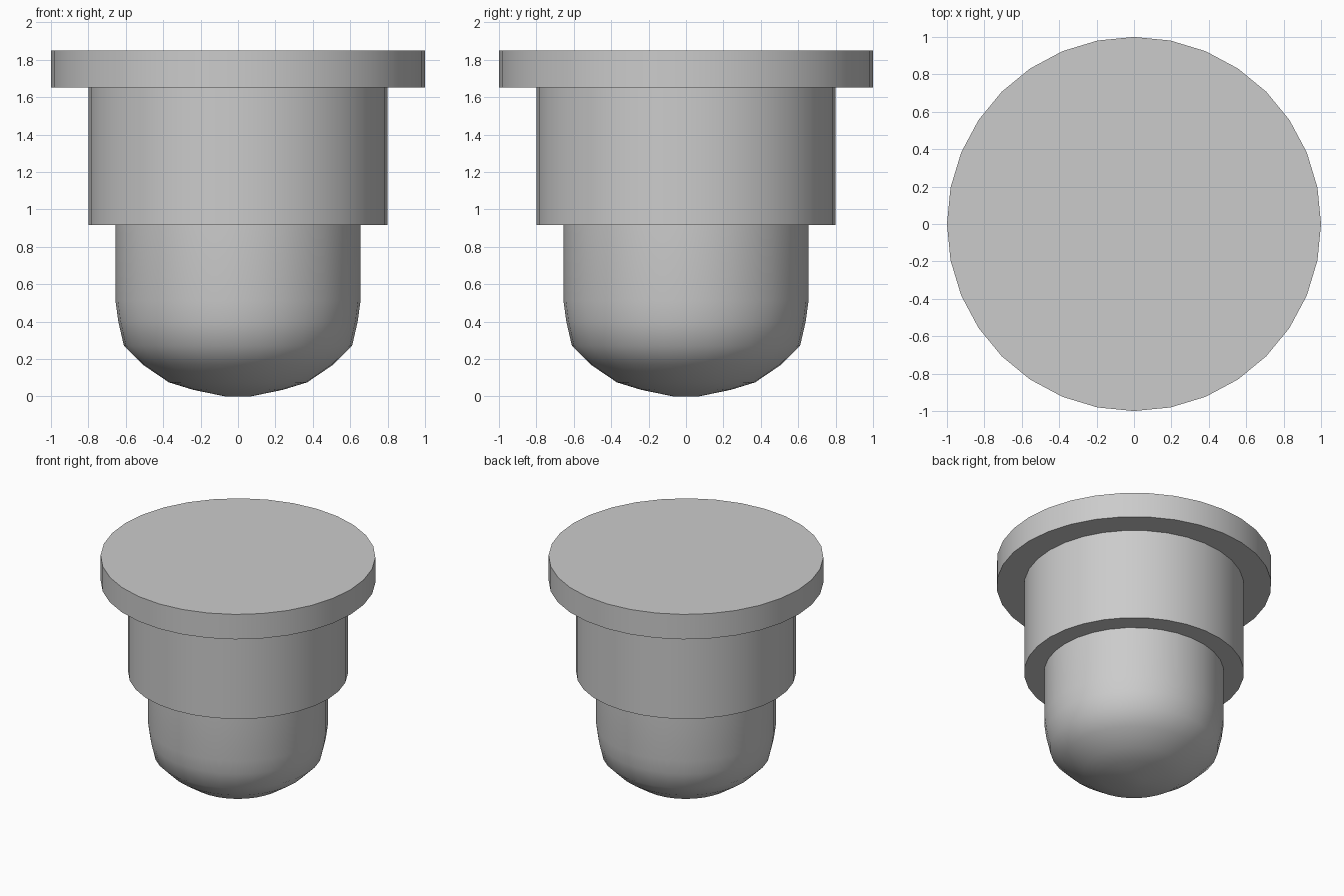
import bpy, bmesh
from math import cos, sin, tau, radians

if "Cube" in bpy.data.objects:
    bpy.data.objects.remove(bpy.data.objects["Cube"])

SIDES = 32


def lathe(name, profile):
    """Revolve (radius, z) points, listed bottom to top, into a capped solid."""
    bm = bmesh.new()
    rings = [[bm.verts.new((r * cos(tau * i / SIDES), r * sin(tau * i / SIDES), z))
              for i in range(SIDES)] for r, z in profile]
    for low, high in zip(rings, rings[1:]):
        for i in range(SIDES):
            j = (i + 1) % SIDES
            bm.faces.new((low[i], low[j], high[j], high[i]))
    bm.faces.new(rings[0][::-1])
    bm.faces.new(rings[-1])
    mesh = bpy.data.meshes.new(name)
    bm.to_mesh(mesh)
    bm.free()
    obj = bpy.data.objects.new(name, mesh)
    bpy.context.collection.objects.link(obj)
    bpy.ops.object.select_all(action='DESELECT')
    obj.select_set(True)
    bpy.context.view_layer.objects.active = obj
    bpy.ops.object.shade_smooth_by_angle(angle=radians(40))
    return obj


# Rounded lower bulb
lathe("rounded_tip", [(0.07, 0), (0.24, 0.035), (0.37, 0.075), (0.51, 0.17),
                      (0.61, 0.27), (0.64, 0.40), (0.655, 0.51), (0.655, 0.92)])
# Straight middle sleeve
lathe("collar", [(0.80, 0.917), (0.80, 1.65)])
# Wide flat top disc
lathe("top_flange", [(1.0, 1.65), (1.0, 1.85)])
